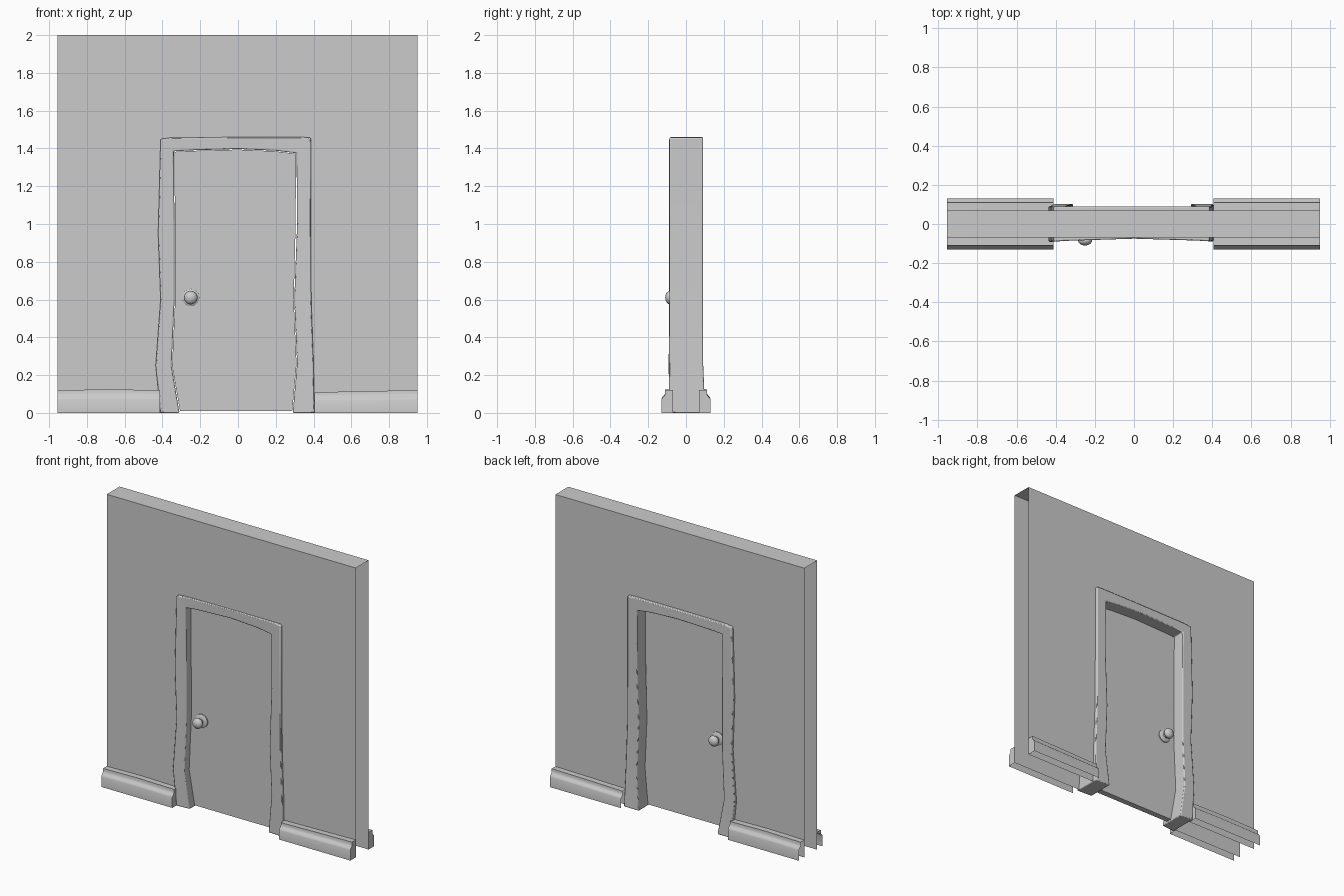
import bpy, bmesh, math
from mathutils import Matrix

cube = bpy.data.objects.get("Cube")
if cube:
    bpy.data.objects.remove(cube, do_unlink=True)

grey = bpy.data.materials.new("plain_grey")
grey.use_nodes = True
GREY = (0.6, 0.6, 0.6, 1)
grey.diffuse_color = GREY
grey.node_tree.nodes["Principled BSDF"].inputs["Base Color"].default_value = GREY


def finish(name, bm, smooth=None, bevel=0, fix=True):
    """Turn a bmesh into a named object with the shared material."""
    if fix:
        bmesh.ops.recalc_face_normals(bm, faces=bm.faces)
    mesh = bpy.data.meshes.new(name)
    bm.to_mesh(mesh)
    bm.free()
    mesh.materials.append(grey)
    obj = bpy.data.objects.new(name, mesh)
    bpy.context.collection.objects.link(obj)
    if bevel:
        mod = obj.modifiers.new("soft_edges", "BEVEL")
        mod.width, mod.segments = bevel, 2
        mod.limit_method, mod.angle_limit = "ANGLE", math.radians(50)
    if smooth:
        bpy.ops.object.select_all(action="DESELECT")
        obj.select_set(True)
        bpy.context.view_layer.objects.active = obj
        bpy.ops.object.shade_smooth_by_angle(angle=math.radians(smooth))
    return obj


# Wobbly door frame outlines, from the -x foot over the top to the +x foot
OUTER = [(-.41, 0), (-.436, .25), (-.41, .6), (-.423, .95), (-.41, 1.45), (-.36, 1.457),
         (0, 1.46), (.34, 1.46), (.386, 1.457), (.386, 1), (.388, .6), (.4, .26), (.405, 0)]
INNER = [(-.31, 0), (-.352, .25), (-.336, .6), (-.336, .95), (-.34, 1.385), (-.25, 1.39),
         (0, 1.397), (.2, 1.388), (.31, 1.375), (.313, 1), (.298, .6), (.313, .26), (.29, 0)]

# Hollow wall: front and back sheets with a doorway, joined only along the top
bm = bmesh.new()
wall_outline = [(-.955, 0), (-.38, 0), (-.38, 1.425), (.35, 1.425),
                (.35, 0), (.95, 0), (.95, 2), (-.955, 2)]
sheets = []
for y in (-.07, .07):
    verts = [bm.verts.new((x, y, z)) for x, z in wall_outline]
    bm.faces.new(verts if y < 0 else verts[::-1])
    sheets.append(verts)
front, back = sheets
bm.faces.new((front[7], front[6], back[6], back[7]))
finish("wall", bm, fix=False)


# Door frame: an arch of blocks, bowed at the front and flared at the back feet
def front_y(x):
    return -.075 - .09 * x * x


def back_y(z):
    return .09 + .012 * max(0, 1 - z / .28)


bm = bmesh.new()
rings = []
for (ox, oz), (ix, iz) in zip(OUTER, INNER):
    rings.append([bm.verts.new(co) for co in (
        (ox, front_y(ox), oz), (ix, front_y(ix), iz),
        (ix, back_y(iz), iz), (ox, back_y(oz), oz))])
for a, b in zip(rings, rings[1:]):
    for i in range(4):
        j = (i + 1) % 4
        bm.faces.new((a[i], a[j], b[j], b[i]))
bm.faces.new(rings[0])
bm.faces.new(rings[-1])
finish("door_frame", bm, smooth=35, bevel=.006)

# Door leaf: follows the opening with a thin gap, wider beside the hinge edge
DOOR_FRONT, DOOR_BACK = -.035, .005
bm = bmesh.new()
leaf = []
for x, z in INNER:
    gap = .008 if x > .3 and .9 < z < 1.1 else .003
    x -= math.copysign(gap, x) if x else 0
    leaf.append(bm.verts.new((x, DOOR_FRONT, max(.01, z - .003))))
face = bm.faces.new(leaf)
solid = bmesh.ops.extrude_face_region(bm, geom=[face])
moved = [v for v in solid["geom"] if isinstance(v, bmesh.types.BMVert)]
bmesh.ops.translate(bm, verts=moved, vec=(0, DOOR_BACK - DOOR_FRONT, 0))
finish("door", bm, smooth=30)

# Knobs: lathed rose, neck and flattened ball on both sides of the door
KNOB = [(0, 0), (.045, 0), (.045, .007), (.038, .012), (.018, .015), (.017, .028),
        (.03, .036), (.036, .047), (.034, .058), (.026, .067), (.014, .073), (0, .075)]
for name, y, side in (("front_knob", DOOR_FRONT, -1), ("back_knob", DOOR_BACK, 1)):
    bm = bmesh.new()
    line = [bm.verts.new((r, side * h, 0)) for r, h in KNOB]
    edges = [bm.edges.new(pair) for pair in zip(line, line[1:])]
    bmesh.ops.spin(bm, geom=line + edges, cent=(0, 0, 0), axis=(0, 1, 0),
                   angle=math.tau, steps=24, use_duplicate=False)
    bmesh.ops.remove_doubles(bm, verts=bm.verts, dist=.0001)
    bmesh.ops.transform(bm, matrix=Matrix.Translation((-.25, y, .61)), verts=bm.verts)
    finish(name, bm, smooth=40)

# Skirting boards: moulded strips, open below and at the -x end
PROFILE = [(.06, 0), (.06, .07), (.056, .08), (.045, .09), (.04, .1), (.04, .12), (0, .12)]
BOARDS = {"right": (-.955, -.412, (1, 1.04, 1)), "left": (.405, .95, (.91, .96, 1))}
for side_name, (x0, x1, heights) in BOARDS.items():
    for face_name, s in (("front", -1), ("back", 1)):
        bm = bmesh.new()
        rows = []
        for k, h in enumerate(heights):
            x = x0 + (x1 - x0) * k / 2
            rows.append([bm.verts.new((x, s * (.07 + d), z * h)) for d, z in PROFILE])
        for a, b in zip(rows, rows[1:]):
            for i in range(len(PROFILE) - 1):
                quad = (a[i], b[i], b[i + 1], a[i + 1])
                bm.faces.new(quad if s < 0 else quad[::-1])
        foot = bm.verts.new((x1, s * .07, 0))
        cap = rows[-1] + [foot]
        bm.faces.new(cap if s < 0 else cap[::-1])
        finish(f"{face_name}_{side_name}_skirting", bm, smooth=30, fix=False)
